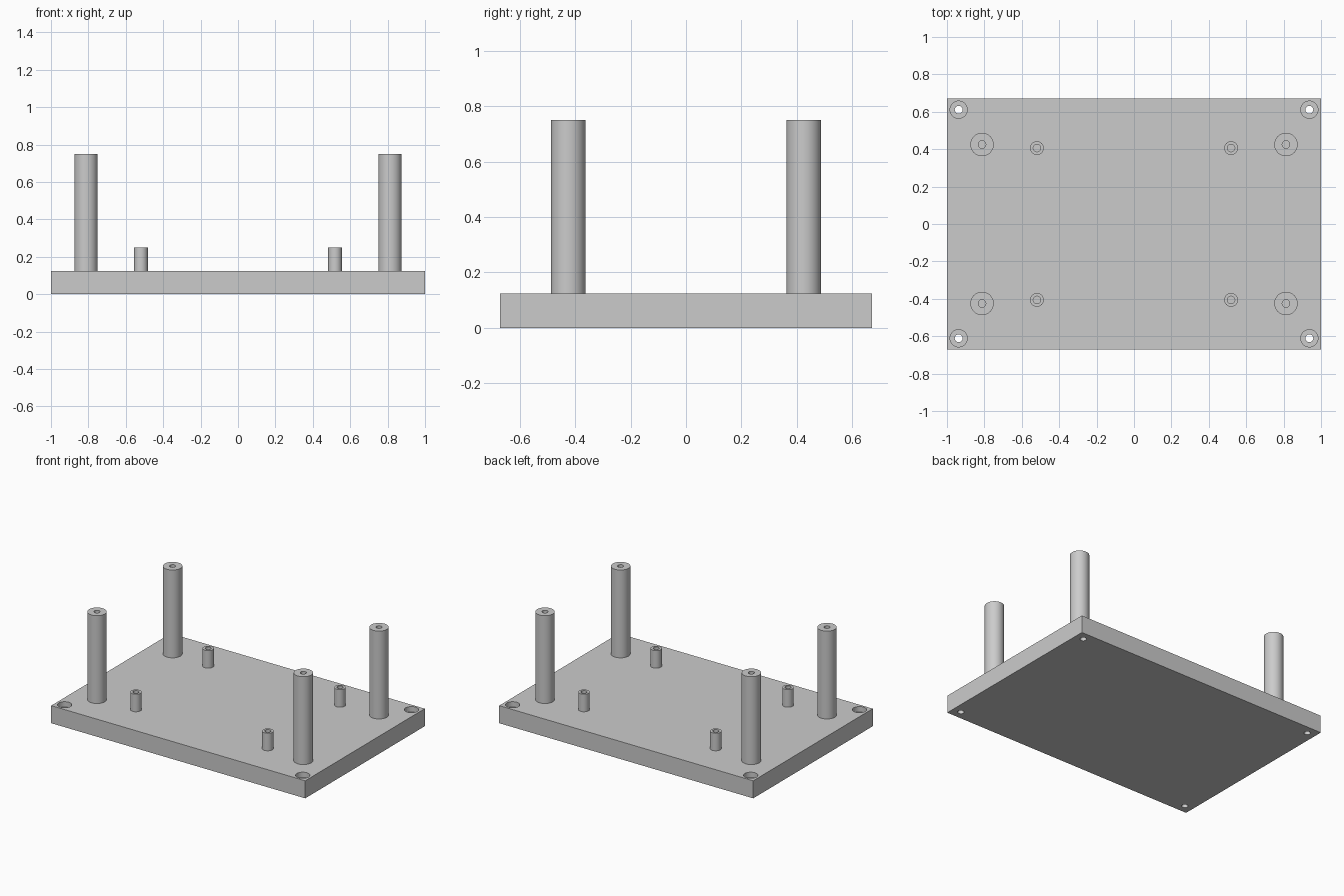
import bpy
import bmesh
import math
from mathutils import Matrix, Vector

cube = bpy.data.objects.get("Cube")
if cube:
    bpy.data.objects.remove(cube, do_unlink=True)

LENGTH, WIDTH, THICK = 2.0, 1.344, 0.125
SIDES = 48

grey = bpy.data.materials.new("plain_grey")
grey.use_nodes = True
colour = (0.6, 0.6, 0.6, 1)
grey.diffuse_color = colour
grey.node_tree.nodes["Principled BSDF"].inputs["Base Color"].default_value = colour


def add_object(name, bm):
    bmesh.ops.recalc_face_normals(bm, faces=bm.faces)
    mesh = bpy.data.meshes.new(name)
    bm.to_mesh(mesh)
    bm.free()
    mesh.materials.append(grey)
    obj = bpy.data.objects.new(name, mesh)
    bpy.context.collection.objects.link(obj)
    return obj


def lathe(name, profile, x, y):
    """Spin a closed (radius, height) profile round a vertical axis."""
    bm = bmesh.new()
    verts = [bm.verts.new((r, 0, z)) for r, z in profile]
    edges = [bm.edges.new(pair) for pair in zip(verts, verts[1:])]
    bmesh.ops.spin(bm, geom=verts + edges, cent=(0, 0, 0), axis=(0, 0, 1),
                   angle=math.tau, steps=SIDES, use_duplicate=False)
    bmesh.ops.remove_doubles(bm, verts=bm.verts, dist=1e-5)
    bmesh.ops.translate(bm, verts=bm.verts, vec=(x, y, 0))
    return add_object(name, bm)


def smooth(obj):
    bpy.ops.object.select_all(action="DESELECT")
    obj.select_set(True)
    bpy.context.view_layer.objects.active = obj
    bpy.ops.object.shade_smooth_by_angle(angle=math.radians(35))


def corners(x, y):
    for end, sy in (("front", -1), ("back", 1)):
        for side, sx in (("right", -1), ("left", 1)):
            yield f"{end}_{side}", sx * x, sy * y


def standoff(name, x, y, radius, bore, top, depth):
    """Round pillar with a blind screw hole in its top."""
    base = THICK - 0.005
    profile = [(0, base), (radius, base), (radius, top),
               (bore, top), (bore, top - depth), (0, top - depth)]
    smooth(lathe(name, profile, x, y))


# Base plate
bm = bmesh.new()
bmesh.ops.create_cube(bm, size=1, matrix=Matrix.Translation((0, 0, THICK / 2))
                      @ Matrix.Diagonal(Vector((LENGTH, WIDTH, THICK, 1))))
plate = add_object("base_plate", bm)

# Counterbored corner holes
seat = THICK - 0.0375
hole_profile = [(0, -0.05), (0.021, -0.05), (0.021, seat),
                (0.046, seat), (0.046, THICK + 0.05), (0, THICK + 0.05)]
for place, x, y in corners(0.9375, 0.611):
    cutter = lathe(f"hole_cutter_{place}", hole_profile, x, y)
    cut = plate.modifiers.new(f"hole_{place}", "BOOLEAN")
    cut.operation = "DIFFERENCE"
    cut.solver = "EXACT"
    cut.object = cutter
    smooth(plate)
    bpy.ops.object.modifier_apply(modifier=cut.name)
    bpy.data.objects.remove(cutter, do_unlink=True)
smooth(plate)

# Tall posts
for place, x, y in corners(0.8125, 0.425):
    standoff(f"tall_post_{place}", x, y, 0.0625, 0.02, 0.75, 0.15)

# Short standoffs
for place, x, y in corners(0.519, 0.406):
    standoff(f"short_standoff_{place}", x, y, 0.0365, 0.02, 0.25, 0.1)
